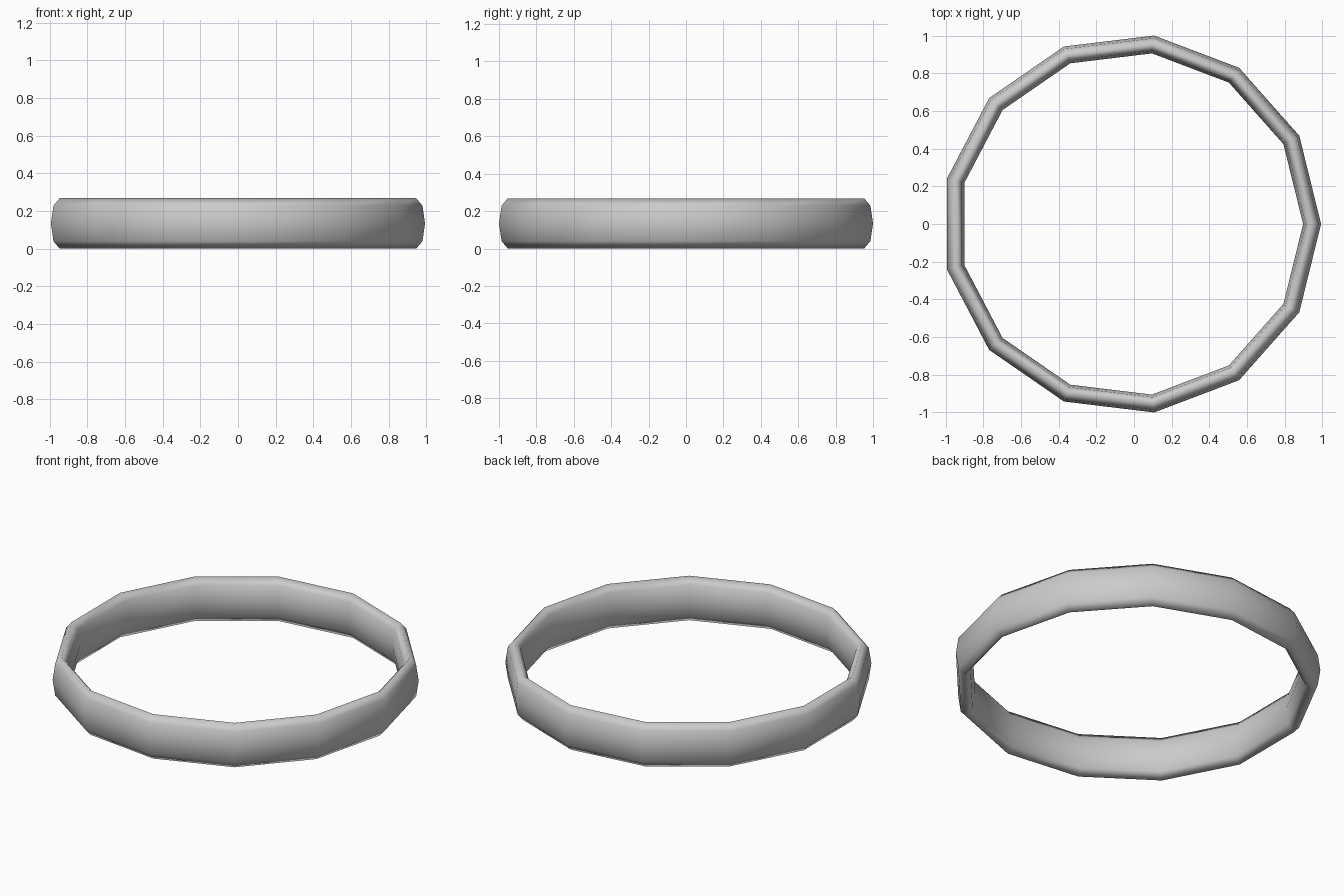
import bpy
from math import pi, cos

if "Cube" in bpy.data.objects:
    bpy.data.objects.remove(bpy.data.objects["Cube"])

SIDES = 13
OUTER, INNER, HEIGHT = 1.0073, 0.912, 0.268
major = (OUTER + INNER) / 2
minor = (OUTER - INNER) / 2

# Low-poly band: a thin ring stretched upwards into an oval section
shift = -OUTER * (1 - cos(pi / SIDES)) / 2   # centres the odd-sided outline
bpy.ops.mesh.primitive_torus_add(major_segments=SIDES, minor_segments=8,
                                 major_radius=major, minor_radius=minor,
                                 location=(shift, 0, HEIGHT / 2))
band = bpy.context.object
band.name = "ring_band"
band.scale.z = HEIGHT / (2 * minor)
bpy.ops.object.transform_apply(location=False, rotation=False, scale=True)
bpy.ops.object.shade_smooth()
